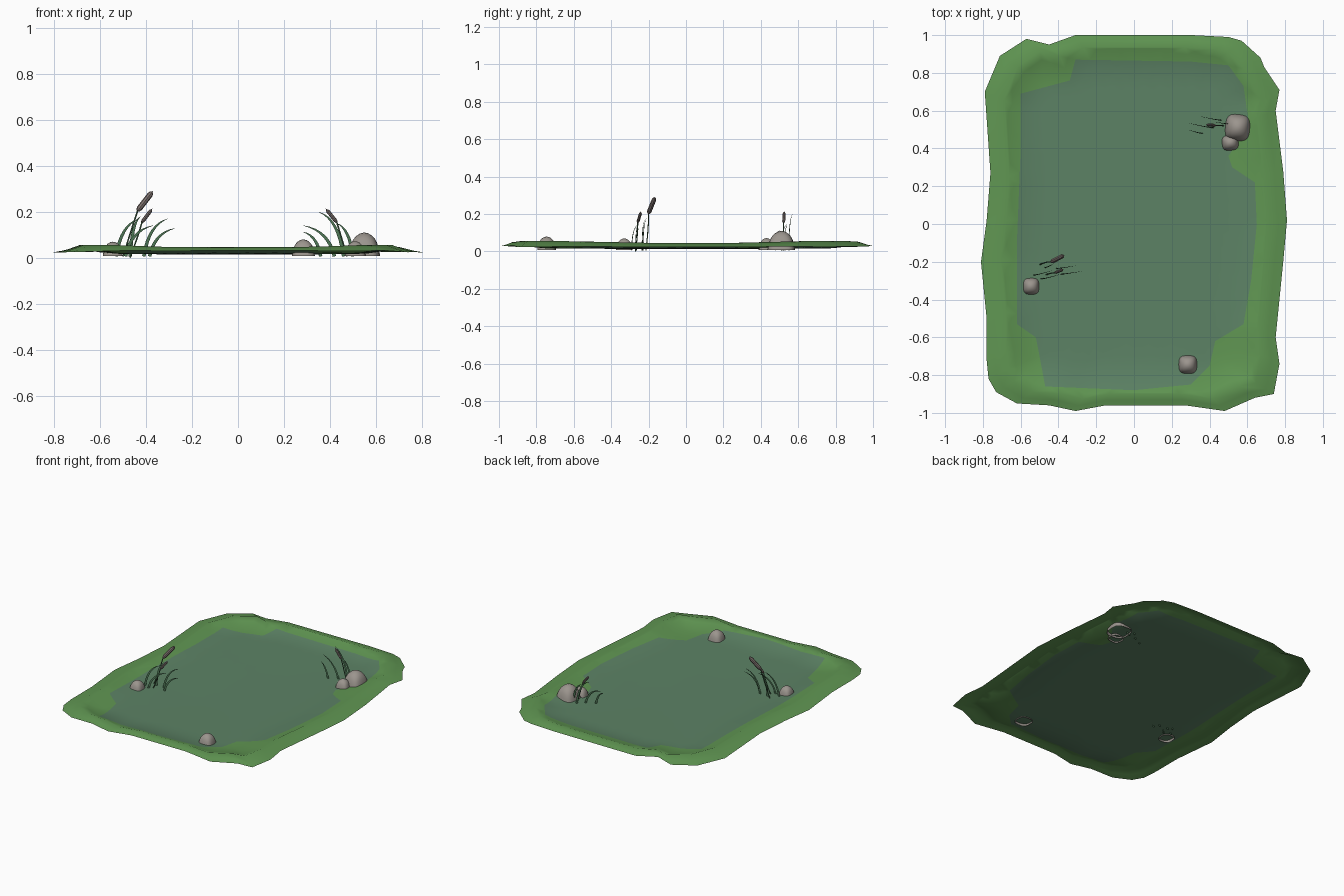
import bpy, bmesh, math
from mathutils import Vector
from mathutils.geometry import intersect_point_line

if "Cube" in bpy.data.objects:
    bpy.data.objects.remove(bpy.data.objects["Cube"])


def material(name, rgb):
    m = bpy.data.materials.new(name)
    m.diffuse_color = (*rgb, 1)
    m.use_nodes = True
    m.node_tree.nodes["Principled BSDF"].inputs["Base Color"].default_value = m.diffuse_color
    return m


GRASS = material("grass green", (0.117, 0.305, 0.085))
WATER = material("pond water", (0.108, 0.225, 0.13))
STONE = material("grey stone", (0.33, 0.30, 0.27))
REED = material("dark reed green", (0.07, 0.17, 0.085))
HEAD = material("reed head brown", (0.21, 0.17, 0.16))


def finish(name, bm, mats, angle=40):
    bmesh.ops.recalc_face_normals(bm, faces=bm.faces)
    me = bpy.data.meshes.new(name)
    bm.to_mesh(me)
    bm.free()
    ob = bpy.data.objects.new(name, me)
    bpy.context.collection.objects.link(ob)
    for m in mats:
        me.materials.append(m)
    bpy.context.view_layer.objects.active = ob
    ob.select_set(True)
    bpy.ops.object.shade_smooth_by_angle(angle=math.radians(angle))
    ob.select_set(False)
    return ob


# outer edge of the bank and the waterline, both clockwise from above
EDGE = [(-.31, 1), (.31, 1), (.5, .99), (.57, .97), (.67, .88), (.69, .83), (.77, .71),
        (.75, .6), (.79, .28), (.81, .02), (.79, -.2), (.75, -.6), (.77, -.74), (.74, -.9),
        (.64, -.92), (.48, -.99), (.27, -.96), (-.15, -.96), (-.31, -.99), (-.45, -.96),
        (-.62, -.95), (-.73, -.89), (-.77, -.82), (-.78, -.72), (-.78, -.5), (-.81, -.2),
        (-.78, .02), (-.76, .27), (-.79, .7), (-.71, .89), (-.57, .98), (-.45, .95)]
SHORE = [(-.31, .87), (.3, .86), (.5, .84), (.58, .73), (.61, .52), (.5, .36), (.52, .3),
         (.64, .22), (.65, 0), (.62, -.3), (.58, -.53), (.43, -.62), (.4, -.75), (.3, -.85),
         (0, -.88), (-.47, -.86), (-.5, -.7), (-.52, -.6), (-.62, -.53), (-.62, -.1),
         (-.6, .4), (-.6, .69), (-.34, .76)]


def crest(x, y):
    corner = min(1, max(0, (abs(x) - .3) / .25)) * min(1, max(0, (abs(y) - .3) / .35))
    return .046 + .010 * corner


# distance inwards from a closed outline
def inset(p, outline):
    best = 9
    for i in range(len(outline)):
        a, b = Vector(outline[i - 1]), Vector(outline[i])
        q, t = intersect_point_line(p, a, b)
        q = a + (b - a) * min(1, max(0, t))
        best = min(best, (p - q.to_2d()).length)
    return best


# pond bed: outer slope and crest rings, then a shallow bowl with a painted waterline
bm = bmesh.new()
rings = []
for sx, sy, k in ((1, 1, None), (.945, .97, .82), (.87, .935, 1)):
    rings.append([bm.verts.new((x * sx, y * sy, .013 if k is None else crest(x, y) * k))
                  for x, y in EDGE])
n = len(EDGE)
for a, b in zip(rings, rings[1:]):
    for i in range(n):
        j = (i + 1) % n
        bm.faces.new((a[i], a[j], b[j], b[i]))
bank_faces = set(bm.faces)
shore = [bm.verts.new((x, y, .05)) for x, y in SHORE]
shore_edges = [bm.edges.new((shore[i - 1], shore[i])) for i in range(len(shore))]
crest_edges = [bm.edges.get((rings[-1][i - 1], rings[-1][i])) for i in range(n)]
bmesh.ops.triangle_fill(bm, edges=shore_edges + crest_edges, use_beauty=True, normal=(0, 0, 1))
water = bm.faces.new(shore)
water.material_index = 1
bmesh.ops.triangulate(bm, faces=[f for f in bm.faces if f not in bank_faces])

crest_line = [(v.co.x, v.co.y) for v in rings[-1]]
fixed = {e for f in bank_faces for e in f.edges}
for limit in (.5, .25, .12, .08):
    bmesh.ops.subdivide_edges(bm, cuts=1, edges=[
        e for e in bm.edges if e not in fixed and e.calc_length() > limit])
    bmesh.ops.triangulate(bm, faces=[f for f in bm.faces if f not in bank_faces])
    inner = [e for e in bm.edges if e not in fixed and len(e.link_faces) == 2
             and e.link_faces[0].material_index == e.link_faces[1].material_index]
    bmesh.ops.beautify_fill(bm, faces=[f for f in bm.faces if f not in bank_faces], edges=inner)
keep = {v for r in rings for v in r}
for v in bm.verts:
    if v not in keep:
        d = inset(v.co.to_2d(), crest_line)
        fall = max(0, 1 - d / .20) ** 2
        v.co.z = .014 + .003 * max(0, 1 - d / .6) + (crest(v.co.x, v.co.y) - .017) * fall
pond = finish("pond_bank_and_water", bm, [GRASS, WATER], 80)
if sum(p.normal.z * p.area for p in pond.data.polygons) < 0:
    pond.data.flip_normals()


# boulders: rounded boxes, open underneath
def rock(name, x, y, rx, ry, top, turn=0.0):
    bm = bmesh.new()
    bmesh.ops.create_cube(bm, size=2)
    bmesh.ops.subdivide_edges(bm, edges=bm.edges, cuts=5, use_grid_fill=True)
    bmesh.ops.delete(bm, geom=[v for v in bm.verts if v.co.z < -.01], context='VERTS')
    c, s = math.cos(turn), math.sin(turn)
    for v in bm.verts:
        q = v.co / (sum(abs(t) ** 3.2 for t in v.co) ** (1 / 3.2))
        taper = 1 - .22 * q.z
        px, py = q.x * rx * taper, q.y * ry * taper
        z = .008 + (top - .008) * (.35 * q.z + .65 * q.normalized().z)
        v.co = (x + c * px - s * py, y + s * px + c * py, z)
    finish(name, bm, [STONE], 50)


rock("boulder_large", .55, .51, .068, .073, .11, -.08)
rock("boulder_small", .51, .43, .045, .042, .072, .1)
rock("boulder_left", -.545, -.33, .044, .045, .07)
rock("boulder_front", .285, -.745, .05, .05, .08)


# tapered tube along a quadratic curve, radius given as a function of t
def tube(name, a, b, c, radius, mat, sides, segs=8, flat=1.0):
    a, b, c = Vector(a), Vector(b), Vector(c)
    bm = bmesh.new()
    prev = None
    for i in range(segs + 1):
        t = i / segs
        p = a * (1 - t) ** 2 + b * 2 * t * (1 - t) + c * t * t
        d = ((b - a) * (1 - t) + (c - b) * t).normalized()
        u = d.cross(Vector((0, 1, 0))).normalized()
        w = d.cross(u)
        r = radius(t)
        ring = [bm.verts.new(p + u * r * math.cos(k * math.tau / sides)
                             + w * r * flat * math.sin(k * math.tau / sides))
                for k in range(sides)]
        if prev:
            for k in range(sides):
                m = (k + 1) % sides
                bm.faces.new((prev[k], prev[m], ring[m], ring[k]))
        else:
            bm.faces.new(ring)
        prev = ring
    bm.faces.new(prev)
    finish(name, bm, [mat])


def blade(name, x0, y0, x1, y1, z1):
    lean = x0 + (x1 - x0) * .2
    tube(name, (x0, y0, .006), (lean, y0, z1 * .85), (x1, y1, z1),
         lambda t: .007 * (1 - t ** 2) + .0006, REED, 4, flat=.3)


def cattail(name, x0, y0, foot, tip, r, z0=.006):
    foot, tip = Vector(foot), Vector(tip)
    tube(name + "_stem", (x0, y0, z0), (foot.x - (tip.x - foot.x) * .5, foot.y, foot.z * .55),
         foot, lambda t: .0033, REED, 6)
    tube(name + "_head", foot, (foot + tip) / 2, tip,
         lambda t: r * (.6 if t in (0, 1) else 1), HEAD, 8)
    d = (tip - foot).normalized()
    tube(name + "_spike", tip, tip + d * .004, tip + d * .008, lambda t: .003 * (1.1 - t), HEAD, 6, 2)


# left reed clump
cattail("left_tall_cattail", -.50, -.215, (-.437, -.20, .205), (-.375, -.168, .285), .0125)
cattail("left_short_cattail", -.47, -.27, (-.418, -.258, .155), (-.378, -.242, .208), .008, 0.001)
for i, b in enumerate([(-.53, -.27, -.43, -.245, .17), (-.47, -.23, -.425, -.21, .18),
                       (-.49, -.29, -.37, -.26, .14), (-.41, -.235, -.305, -.22, .17),
                       (-.385, -.265, -.275, -.25, .128)]):
    blade(f"left_blade_{i}", *b)

# right reed clump
cattail("right_cattail", .475, .52, (.43, .522, .155), (.387, .525, .208), .008)
for i, b in enumerate([(.46, .55, .35, .57, .2), (.50, .53, .43, .54, .15),
                       (.42, .51, .285, .535, .14), (.36, .48, .285, .50, .112)]):
    blade(f"right_blade_{i}", *b)
